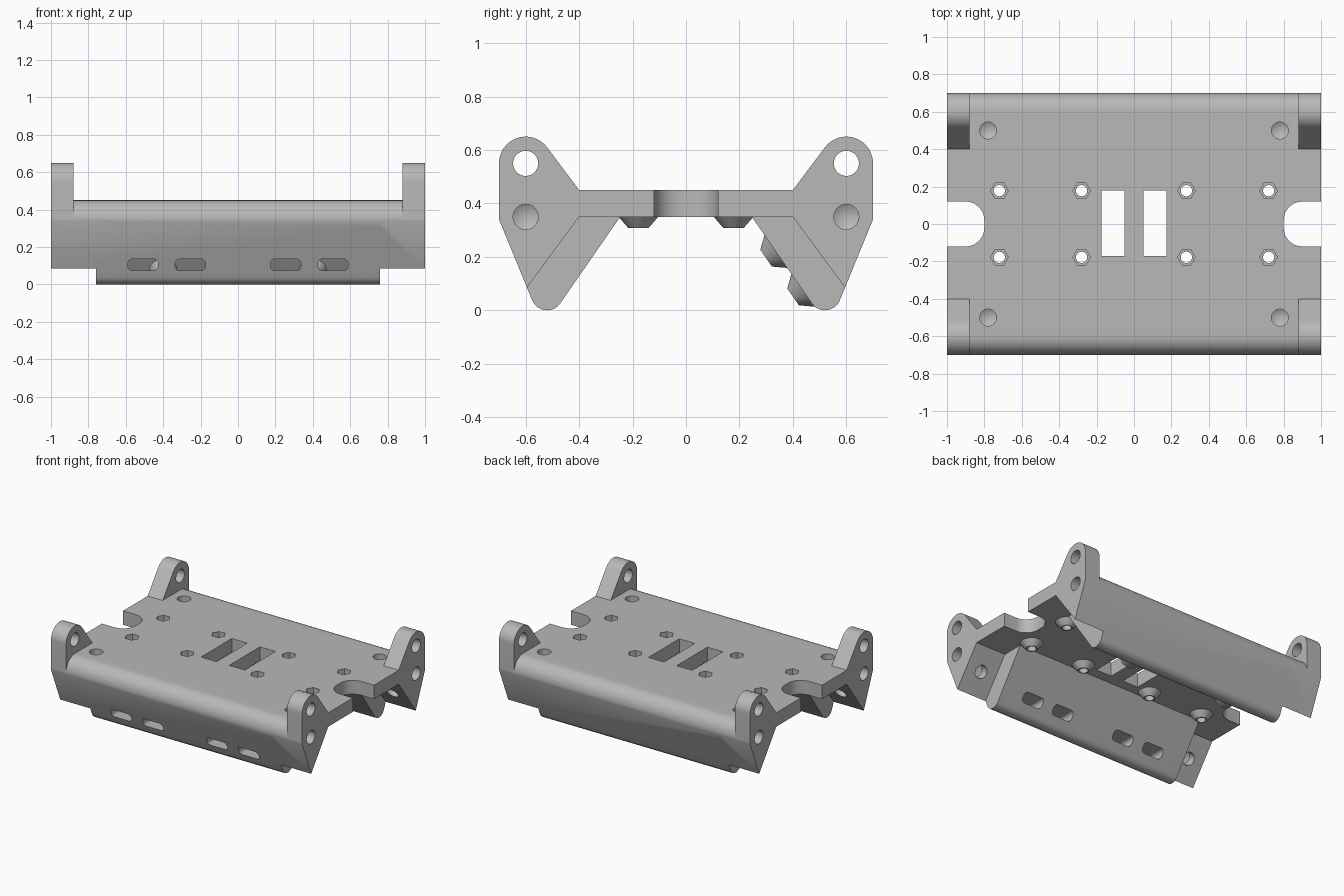
import bpy, bmesh
from math import cos, sin, radians
from mathutils import Vector, Matrix

cube = bpy.data.objects.get("Cube")
if cube:
    bpy.data.objects.remove(cube, do_unlink=True)

grey = bpy.data.materials.new("plain grey")
grey.use_nodes = True
grey.diffuse_color = (0.48, 0.48, 0.48, 1)
grey.node_tree.nodes["Principled BSDF"].inputs["Base Color"].default_value = grey.diffuse_color


def arc(cx, cy, r, a0, a1, n=12):
    angles = [radians(a0 + (a1 - a0) * i / n) for i in range(n + 1)]
    return [(cx + r * cos(a), cy + r * sin(a)) for a in angles]


def rounded_rect(cx, cy, w, h, r):
    pts = []
    for i, (sx, sy) in enumerate([(1, 1), (-1, 1), (-1, -1), (1, -1)]):
        pts += arc(cx + sx * (w / 2 - r), cy + sy * (h / 2 - r), r, 90 * i, 90 * i + 90, 8)
    return pts


def prism(bm, pts, lo, hi, axis):
    """Extrude a closed outline between lo and hi along the given axis."""
    place = {"x": lambda u, v, d: (d, u, v),
             "y": lambda u, v, d: (u, d, v),
             "z": lambda u, v, d: (u, v, d)}[axis]
    face = bm.faces.new([bm.verts.new(place(u, v, lo)) for u, v in pts])
    out = bmesh.ops.extrude_face_region(bm, geom=[face])
    verts = [g for g in out["geom"] if isinstance(g, bmesh.types.BMVert)]
    shift = Vector(place(0, 0, hi - lo))
    bmesh.ops.translate(bm, verts=verts, vec=shift)


def cone(bm, start, direction, r1, r2, back, depth, sides=40, tip=0):
    """Cone or cylinder from start along direction, with an optional drill tip."""
    part = bmesh.new()
    bmesh.ops.create_cone(part, cap_ends=True, segments=sides, radius1=r1, radius2=r2,
                          depth=depth + back,
                          matrix=Matrix.Translation((0, 0, (depth - back) / 2)))
    if tip:
        cap = max(part.faces, key=lambda f: f.calc_center_median().z)
        bmesh.ops.poke(part, faces=[cap], offset=tip)
    turn = Vector(direction).to_track_quat('Z', 'Y').to_matrix().to_4x4()
    part.transform(Matrix.Translation(start) @ turn)
    mesh = bpy.data.meshes.new("part")
    part.to_mesh(mesh)
    part.free()
    bm.from_mesh(mesh)
    bpy.data.meshes.remove(mesh)


def finish(bm, name):
    bmesh.ops.recalc_face_normals(bm, faces=bm.faces[:])
    mesh = bpy.data.meshes.new(name)
    bm.to_mesh(mesh)
    bm.free()
    mesh.materials.append(grey)
    obj = bpy.data.objects.new(name, mesh)
    bpy.context.collection.objects.link(obj)
    return obj


def combine(target, helper, operation):
    helper.hide_render = True
    mod = target.modifiers.new(operation, 'BOOLEAN')
    mod.operation = operation
    mod.solver = 'EXACT'
    mod.object = helper
    bpy.context.view_layer.objects.active = target
    bpy.ops.object.modifier_apply(modifier=mod.name)
    bpy.data.objects.remove(helper, do_unlink=True)


def mirrored(pts, side):
    return [(side * y, z) for y, z in pts]


# Plate with rounded shoulders and tapering edges, full width
half = arc(0.6, 0.35, 0.1, 90, 0) + [(0.7, 0.34), (0.5952, 0.085), (0.4, 0.35)]
bm = bmesh.new()
prism(bm, half + mirrored(half[::-1], -1), -1, 1, "x")
bracket = finish(bm, "mounting_bracket")

# Thick legs below the long edges
leg = [(0.246, 0.35), (0.246, 0.4), (0.6, 0.4), (0.7, 0.34), (0.5952, 0.085)]
leg += arc(0.52, 0.06, 0.06, -22.3, -145)
bm = bmesh.new()
for side in (-1, 1):
    prism(bm, mirrored(leg, side), -0.76, 0.76, "x")
combine(bracket, finish(bm, "legs"), 'UNION')

# Rounded ears at the four corners
ear = [(0.4, 0.38), (0.7, 0.35)] + arc(0.6, 0.55, 0.1, 0, 143.1, 20) + [(0.4, 0.45)]
bm = bmesh.new()
for side in (-1, 1):
    for lo, hi in ((-1, -0.88), (0.88, 1)):
        prism(bm, mirrored(ear, side), lo, hi, "x")
combine(bracket, finish(bm, "ears"), 'UNION')

# Tapered bosses under the plate and on the inside of the back leg
plate_holes = [(x, y) for x in (-0.72, -0.28, 0.28, 0.72) for y in (-0.178, 0.178)]
leg_bosses = [(x, y, z) for x in (-0.4, 0.4) for y, z in ((0.336, 0.22), (0.437, 0.075))]
leg_normal = Vector((0, -0.82, -0.57)).normalized()
bm = bmesh.new()
for x, y in plate_holes:
    cone(bm, (x, y, 0.35), (0, 0, -1), 0.083, 0.038, 0.01, 0.042)
for spot in leg_bosses:
    cone(bm, spot, leg_normal, 0.083, 0.038, 0.01, 0.044)
combine(bracket, finish(bm, "bosses"), 'UNION')

# Round holes, windows, notches and slots
bm = bmesh.new()
for x, y in plate_holes:
    cone(bm, (x, y, 0.25), (0, 0, 1), 0.03, 0.03, 0, 0.25)
for spot in leg_bosses:
    cone(bm, Vector(spot) + leg_normal * 0.044, -leg_normal, 0.027, 0.027, 0.02, 0.1)
for sx in (-1, 1):
    for sy in (-1, 1):
        cone(bm, (sx * 1.02, sy * 0.6, 0.55), (-sx, 0, 0), 0.047, 0.047, 0, 0.2)
        cone(bm, (sx, sy * 0.6, 0.35), (-sx, 0, 0), 0.047, 0.047, 0.02, 0.16, tip=0.027)
        cone(bm, (sx * 0.78, sy * 0.5, 0.45), (0, 0, -1), 0.045, 0.045, 0.02, 0.1, tip=0.026)
        cone(bm, (sx * 0.88, sy * 0.498, 0.218), (0, sy * 0.805, 0.593),
             0.045, 0.045, 0.02, 0.06, tip=0.02)
    prism(bm, rounded_rect(sx, 0, 0.4, 0.24, 0.1), 0.25, 0.55, "z")
    x = sx * 0.112
    prism(bm, [(x - 0.062, -0.172), (x + 0.062, -0.172), (x + 0.062, 0.178), (x - 0.062, 0.178)],
          0.25, 0.55, "z")
    for x in (0.255, 0.508):
        prism(bm, rounded_rect(sx * x, 0.105, 0.162, 0.062, 0.025), -0.9, -0.25, "y")
combine(bracket, finish(bm, "hole_cutters"), 'DIFFERENCE')

# Hexagonal nut pockets on the top
bm = bmesh.new()
for x, y in plate_holes:
    cone(bm, (x, y, 0.45), (0, 1e-6, -1), 0.047, 0.047, 0.02, 0.045, sides=6)
    bm.verts.ensure_lookup_table()
    bmesh.ops.rotate(bm, verts=bm.verts[-12:], cent=(x, y, 0),
                     matrix=Matrix.Rotation(radians(30), 3, 'Z'))
combine(bracket, finish(bm, "nut_pocket_cutters"), 'DIFFERENCE')

for obj in bpy.context.selected_objects:
    obj.select_set(False)
bracket.select_set(True)
bpy.context.view_layer.objects.active = bracket
bpy.ops.object.shade_smooth_by_angle(angle=radians(28))
